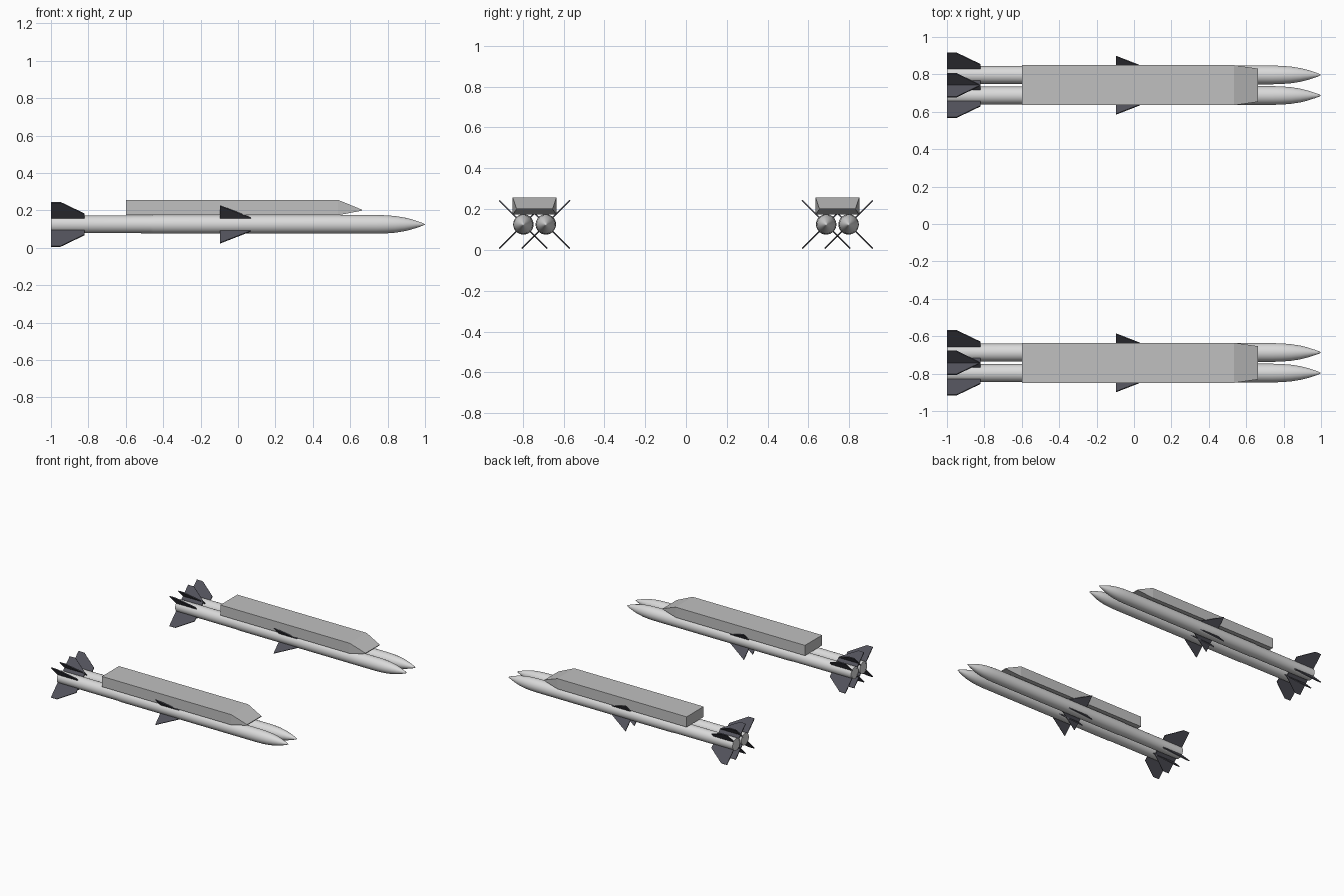
import bpy, bmesh, math
from mathutils import Matrix, Vector

if "Cube" in bpy.data.objects:
    bpy.data.objects.remove(bpy.data.objects["Cube"])


def material(name, rgb):
    m = bpy.data.materials.new(name)
    m.diffuse_color = (*rgb, 1)
    m.use_nodes = True
    m.node_tree.nodes["Principled BSDF"].inputs["Base Color"].default_value = m.diffuse_color
    return m


BODY = material("light grey", (0.70, 0.70, 0.70))
POD = material("mid grey", (0.53, 0.53, 0.53))
FIN = material("dark slate", (0.085, 0.085, 0.105))
AXIS_Z = 0.125


def finish(bm, name, mat):
    bmesh.ops.recalc_face_normals(bm, faces=bm.faces)
    mesh = bpy.data.meshes.new(name)
    bm.to_mesh(mesh)
    bm.free()
    mesh.materials.append(mat)
    ob = bpy.data.objects.new(name, mesh)
    bpy.context.collection.objects.link(ob)
    return ob


def missile_body(name, y):
    # spun profile: flat tail, long tube, pointed nose
    profile = [(-1, 0), (-1, 0.047), (-0.47, 0.0475), (-0.45, 0.05), (0.74, 0.05),
               (0.79, 0.0485), (0.84, 0.0445), (0.89, 0.0365), (0.93, 0.0265),
               (0.97, 0.0135), (0.99, 0.006), (1, 0)]
    bm = bmesh.new()
    verts = [bm.verts.new((x, y, AXIS_Z + r)) for x, r in profile]
    edges = [bm.edges.new(p) for p in zip(verts, verts[1:])]
    bmesh.ops.spin(bm, geom=verts + edges, cent=(0, y, AXIS_Z), axis=(1, 0, 0),
                   angle=math.tau, steps=32, use_duplicate=False)
    bmesh.ops.remove_doubles(bm, verts=bm.verts, dist=0.0001)
    ob = finish(bm, name, BODY)
    bpy.ops.object.select_all(action='DESELECT')
    bpy.context.view_layer.objects.active = ob
    ob.select_set(True)
    bpy.ops.object.shade_smooth_by_angle(angle=math.radians(35))


def fin_set(name, y, outline, thick=0.007):
    # four thin plates in an X around the body axis
    bm = bmesh.new()
    for k in range(4):
        turn = Matrix.Rotation(math.radians(45 + 90 * k), 3, 'X')
        sides = []
        for s in (-1, 1):
            pts = [turn @ Vector((x, s * thick / 2, r)) + Vector((0, y, AXIS_Z))
                   for x, r in outline]
            sides.append([bm.verts.new(p) for p in pts])
        a, b = sides
        bm.faces.new(a)
        bm.faces.new(b[::-1])
        for i in range(len(a)):
            j = (i + 1) % len(a)
            bm.faces.new((a[i], b[i], b[j], a[j]))
    finish(bm, name, FIN)


def launcher_pod(name, y):
    # box with a wedge front that narrows to a low edge
    bm = bmesh.new()
    rings = []
    for x, half, low, high in ((-0.6, 0.107, 0.174, 0.256), (0.535, 0.107, 0.174, 0.256),
                               (0.662, 0.089, 0.198, 0.204)):
        rings.append([bm.verts.new((x, y + sy * half, z)) for sy, z in
                      ((-1, low), (1, low), (1, high), (-1, high))])
    for a, b in zip(rings, rings[1:]):
        for i in range(4):
            j = (i + 1) % 4
            bm.faces.new((a[i], a[j], b[j], b[i]))
    bm.faces.new(rings[0])
    bm.faces.new(rings[-1])
    finish(bm, name, POD)


TAIL_FIN = [(-1, 0.03), (-1, 0.167), (-0.95, 0.167), (-0.822, 0.08), (-0.822, 0.03)]
MID_FIN = [(-0.097, 0.03), (-0.097, 0.142), (0.07, 0.05), (0.07, 0.03)]

# two mirrored launchers, each carrying a pair of missiles
for side, label in ((-1, "right"), (1, "left")):
    launcher_pod(f"{label}_launcher_pod", side * 0.742)
    for y, place in ((0.687, "inner"), (0.797, "outer")):
        missile_body(f"{label}_{place}_missile_body", side * y)
        fin_set(f"{label}_{place}_tail_fins", side * y, TAIL_FIN)
        fin_set(f"{label}_{place}_middle_fins", side * y, MID_FIN)
